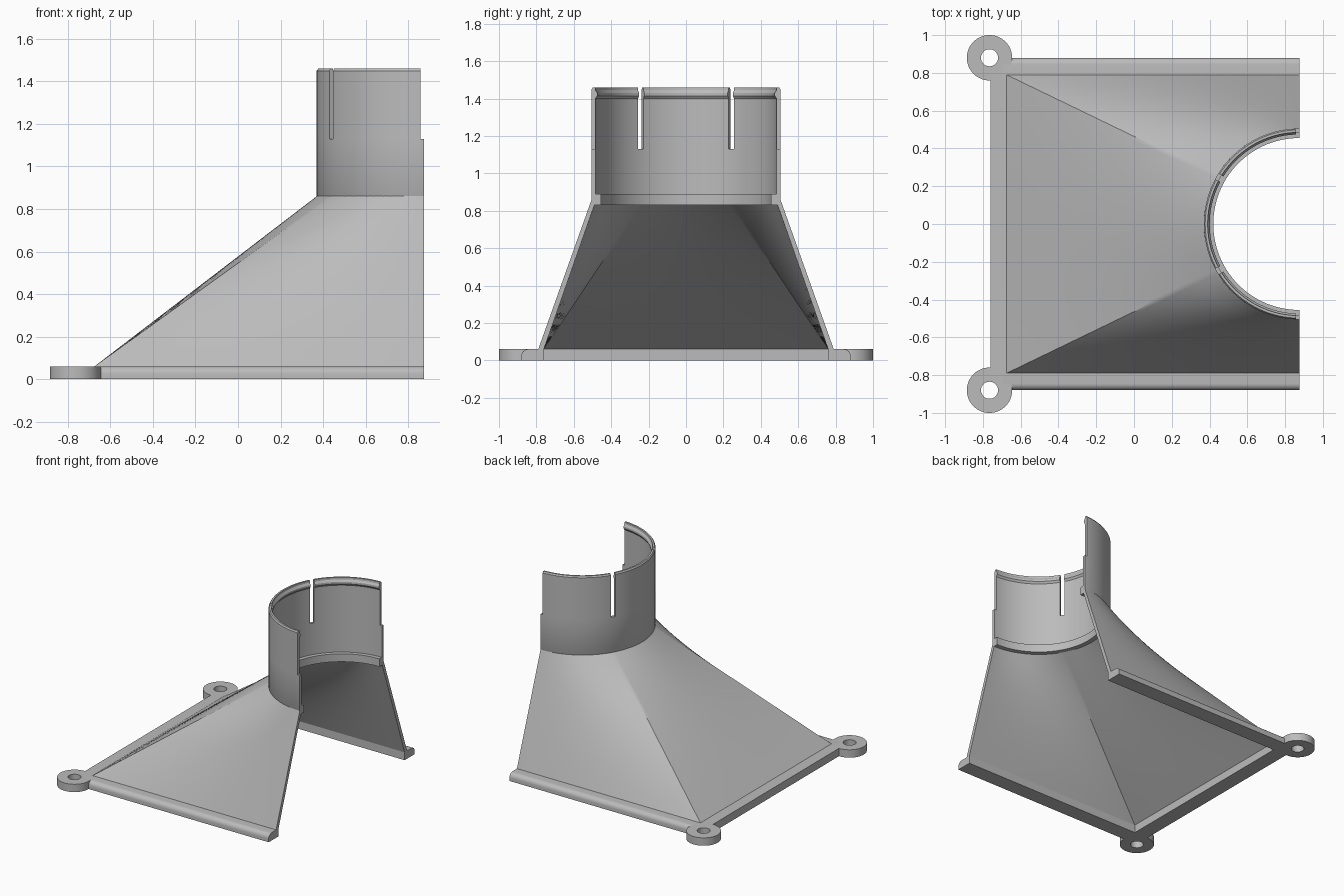
import bpy, bmesh
from math import sin, cos, radians

if "Cube" in bpy.data.objects:
    bpy.data.objects.remove(bpy.data.objects["Cube"], do_unlink=True)

SEAM = 0.875     # open plane of the half hood, also the spout axis
FLANGE = 0.06    # flange thickness
CORNER = 30      # spout angle that meets the hood corners

grey = bpy.data.materials.new("plain grey")
grey.use_nodes = True
grey.diffuse_color = (0.5, 0.5, 0.5, 1)
grey.node_tree.nodes["Principled BSDF"].inputs["Base Color"].default_value = (0.5, 0.5, 0.5, 1)


def sweep(name, sections, closed=False):
    """Skin a solid through closed cross-sections."""
    bm = bmesh.new()
    loops = [[bm.verts.new(p) for p in s] for s in sections]
    n = len(loops[0])
    pairs = list(zip(loops, loops[1:]))
    if closed:
        pairs.append((loops[-1], loops[0]))
    else:
        bm.faces.new(loops[0])
        bm.faces.new(loops[-1])
    for a, b in pairs:
        for i in range(n):
            j = (i + 1) % n
            bm.faces.new((a[i], a[j], b[j], b[i]))
    bmesh.ops.recalc_face_normals(bm, faces=bm.faces)
    mesh = bpy.data.meshes.new(name)
    bm.to_mesh(mesh)
    bm.free()
    mesh.materials.append(grey)
    obj = bpy.data.objects.new(name, mesh)
    bpy.context.collection.objects.link(obj)
    bpy.ops.object.select_all(action="DESELECT")
    obj.select_set(True)
    bpy.context.view_layer.objects.active = obj
    bpy.ops.object.shade_smooth_by_angle(angle=radians(28))
    return obj


def lathe(name, profile, start, end, cx=SEAM, cy=0.0, closed=False):
    """Turn an (r, z) profile about a vertical axis between two angles."""
    steps = max(8, round((end - start) / 2))
    angles = [radians(start + (end - start) * i / steps)
              for i in range(steps if closed else steps + 1)]
    return sweep(name, [[(cx - r * cos(a), cy + r * sin(a), z) for r, z in profile]
                        for a in angles], closed)


# Hood: rectangle at the bottom blending to a half circle at the top
def hood_line(deg, left, half, radius, top, rows=10):
    side = 1 if deg > 0 else -1
    if abs(deg) <= CORNER:
        x, y = left, half * deg / CORNER
    else:
        x = left + (SEAM - left) * (abs(deg) - CORNER) / (90 - CORNER)
        y = half * side
    a = radians(deg)
    tx, ty = SEAM - radius * cos(a), radius * sin(a)
    return [(x + (tx - x) * t, y + (ty - y) * t, FLANGE + (top - FLANGE) * t)
            for t in (i / rows for i in range(rows + 1))]


hood = []
for i in range(145):
    deg = -90 + i * 1.25
    outer = hood_line(deg, -0.675, 0.79, 0.505, 0.86)
    inner = hood_line(deg, -0.645, 0.76, 0.49, 0.83)
    hood.append(outer + inner[::-1])
sweep("hood", hood)

# Spout: lower collar with an inner ledge, then three clips split by slots
lathe("spout_collar", [(0.455, 0.83), (0.49, 0.83), (0.505, 0.86), (0.505, 1.13),
                       (0.485, 1.13), (0.485, 0.89), (0.455, 0.89)], -90, 90)
clip = [(0.505, 1.13), (0.505, 1.45), (0.498, 1.46), (0.485, 1.46), (0.484, 1.445),
        (0.474, 1.43), (0.474, 1.415), (0.485, 1.40), (0.485, 1.13)]
for label, mid in (("front", -60), ("middle", 0), ("back", 60)):
    lathe("spout_clip_" + label, clip, mid - 28, mid + 28)

# Flange: side rails with a rounded outer edge, an end rail and two screw ears
rounding = [(0.845 + 0.035 * sin(radians(a)), 0.025 + 0.035 * cos(radians(a)))
            for a in range(0, 91, 15)]
rail = [(0.76, 0), (0.76, FLANGE)] + rounding + [(0.88, 0)]
ear = [(0.045, 0), (0.12, 0), (0.12, FLANGE), (0.045, FLANGE)]
for label, s in (("front", -1), ("back", 1)):
    sweep("flange_rail_" + label, [[(x, s * y, z) for y, z in rail] for x in (-0.70, SEAM)])
    lathe("screw_ear_" + label, ear, 0, 360, -0.765, s * 0.88, closed=True)
sweep("flange_rail_end", [[(-0.76, y, 0), (-0.645, y, 0), (-0.645, y, FLANGE), (-0.76, y, FLANGE)]
                          for y in (-0.80, 0.80)])
